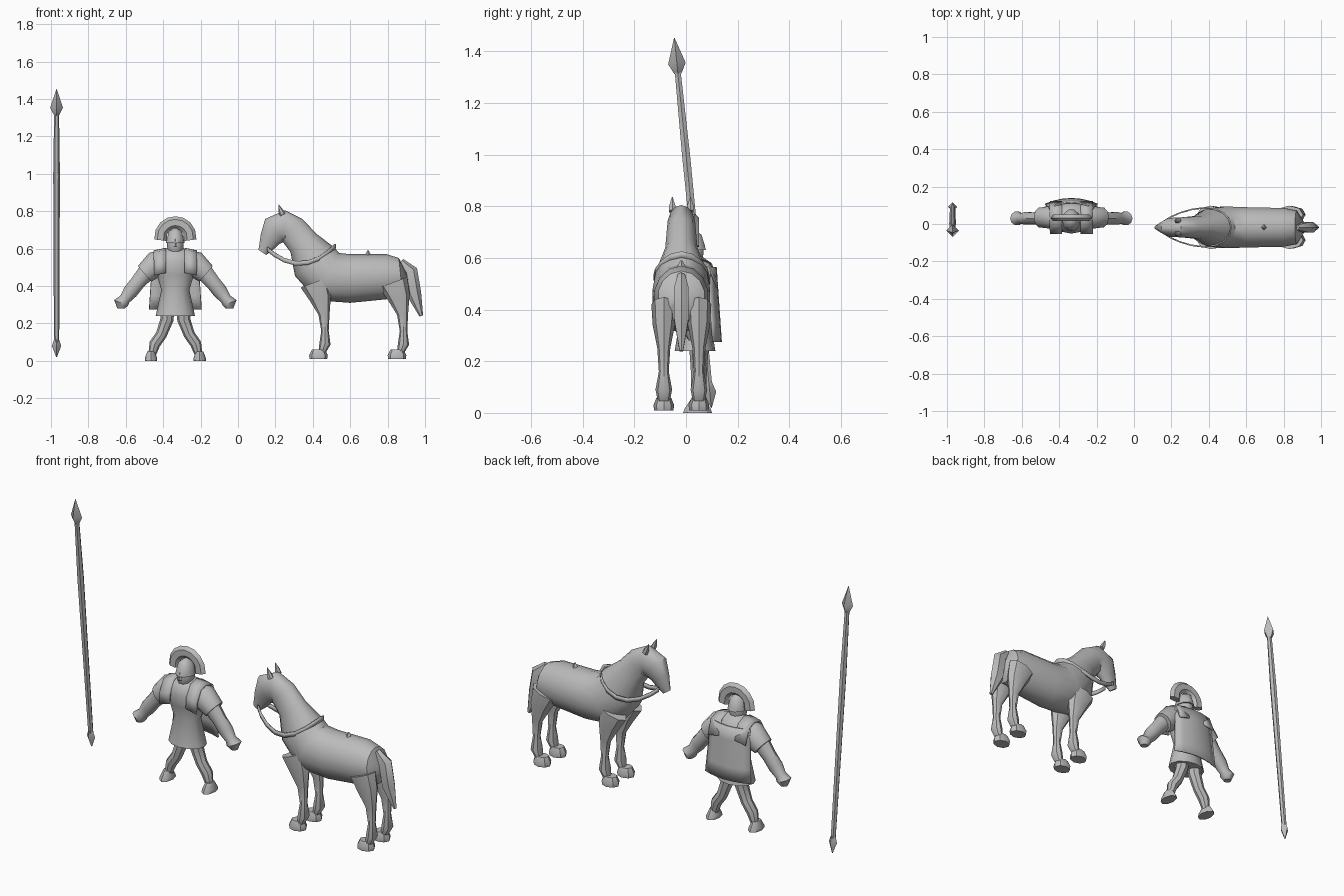
import bpy
import bmesh
import math
from mathutils import Vector

default_cube = bpy.data.objects.get("Cube")
if default_cube:
    bpy.data.objects.remove(default_cube, do_unlink=True)

grey = bpy.data.materials.new("plain_grey")
grey.use_nodes = True
grey.diffuse_color = (.5, .5, .5, 1)
grey.node_tree.nodes["Principled BSDF"].inputs["Base Color"].default_value = grey.diffuse_color

parts = []


def finish(name, bm):
    """Turn a bmesh into a named object with the shared material."""
    bmesh.ops.recalc_face_normals(bm, faces=bm.faces)
    mesh = bpy.data.meshes.new(name)
    bm.to_mesh(mesh)
    bm.free()
    mesh.materials.append(grey)
    obj = bpy.data.objects.new(name, mesh)
    bpy.context.collection.objects.link(obj)
    parts.append(obj)
    return obj


def tube(name, path, place, flat=(1, 1), mirror=1, sides=10):
    """Skin rings along a path of (x, z, radius) in an upright plane.

    The sideways depth is the radius times flat, blended from start to end.
    """
    bm = bmesh.new()
    rings = []
    last = len(path) - 1
    for index, (x, z, radius) in enumerate(path):
        before, after = path[max(index - 1, 0)], path[min(index + 1, last)]
        along = Vector((after[0] - before[0], 0, after[1] - before[1])).normalized()
        across = Vector((along.z, 0, -along.x)) * radius
        depth = radius * (flat[0] + (flat[1] - flat[0]) * index / last)
        ring = []
        for side in range(sides):
            angle = math.tau * side / sides
            point = Vector((x, 0, z)) + across * math.cos(angle)
            point.y = depth * math.sin(angle)
            point.x *= mirror
            ring.append(bm.verts.new(point))
        rings.append(ring)
    for ring, following in zip(rings, rings[1:]):
        for side in range(sides):
            beside = (side + 1) % sides
            bm.faces.new((ring[side], ring[beside], following[beside], following[side]))
    bm.faces.new(rings[0])
    bm.faces.new(rings[-1])
    obj = finish(name, bm)
    obj.location = (*place, 0)
    return obj


def column(name, rows, place, **options):
    """Upright tube from rows of (height, radius)."""
    return tube(name, [(0, z, radius) for z, radius in rows], place, **options)


def sheet(name, rows, thickness):
    """Thin cloth or leather made from rows of points."""
    bm = bmesh.new()
    grid = [[bm.verts.new(point) for point in row] for row in rows]
    for row, following in zip(grid, grid[1:]):
        for i in range(len(row) - 1):
            bm.faces.new((row[i], row[i + 1], following[i + 1], following[i]))
    obj = finish(name, bm)
    solid = obj.modifiers.new("thickness", "SOLIDIFY")
    solid.thickness = thickness
    solid.offset = 0


# Spear, leaning forward towards its tip
spear_place = (-.97, .1)
for spear_part in (
        column("spear_shaft", [(.1, .014), (1, .018), (1.34, .013)], spear_place, sides=6),
        column("spear_head", [(1.32, .014), (1.36, .034), (1.46, .001)], spear_place, sides=4),
        column("spear_butt", [(.12, .012), (.08, .025), (.02, .002)], spear_place, sides=4)):
    spear_part.rotation_euler.x = math.atan(.1)

# Soldier torso, head and helmet
man_x = -.335
torso_place = (man_x, .035)
head_place = (man_x, .02)
column("tunic", [(.24, .105), (.38, .075), (.46, .1), (.53, .12), (.58, .09), (.61, .03)],
       torso_place, flat=(.75, .7), sides=12)
column("head", [(.55, .02), (.58, .04), (.62, .045), (.66, .04)], head_place, flat=(1, 1.2))
column("helmet", [(.63, .05), (.65, .046), (.69, .035), (.71, .01)], head_place, flat=(1.2, 1.2))
column("nose", [(.61, .01), (.65, .004)], (man_x, -.03), sides=4)

# Helmet crest, a fan running from side to side
fan = []
for step in range(9):
    angle = math.pi * step / 8
    fan.append((.08 * math.cos(angle), .66 + .08 * math.sin(angle), .033))
fan = [(fan[0][0], .645, .033)] + fan[1:-1] + [(fan[-1][0], .645, .033)]
tube("helmet_crest", fan, (man_x, .033), flat=(.6, .6), sides=6)

# Cape hanging from the shoulders, flaring towards its hem
cape = []
for step in range(5):
    drop = step / 4
    half_width = .12 + .02 * drop
    cape.append([(man_x + half_width * across / 3,
                  .115 + .02 * drop - .03 * (across / 3) ** 2,
                  .565 - .29 * drop) for across in range(-3, 4)])
sheet("cape", cape, .008)

for side, mirror in (("right", -1), ("left", 1)):
    # Arm with draped sleeve and fist
    tube(side + "_sleeve", [(.04, .55, .05), (.1, .52, .07), (.165, .465, .055)],
         torso_place, flat=(.8, 1), mirror=mirror)
    tube(side + "_arm", [(.14, .49, .05), (.2, .42, .04), (.24, .37, .04), (.27, .33, .03),
                         (.29, .31, .04), (.29, .28, .02)],
         (man_x, .03), flat=(.8, 1), mirror=mirror)
    # Shoulder flap running front to back
    flap = [(-.05, .47), (-.045, .53), (-.01, .59), (.04, .6), (.09, .58), (.12, .5)]
    sheet(side + "_shoulder_flap",
          [[(man_x + mirror * .05, y, z), (man_x + mirror * .115, y, z - .014)]
           for y, z in flap], .009)
    # Leg and foot
    tube(side + "_leg", [(.045, .27, .04), (.045, .22, .035), (.075, .14, .03),
                         (.11, .09, .03), (.125, .03, .02)],
         (man_x, .05), flat=(1, 1), mirror=mirror, sides=8)
    column(side + "_foot", [(.05, .02), (.015, .033), (0, .033)],
           (man_x + mirror * .13, .045), flat=(1.4, 1.7), sides=8)

# Horse trunk, neck and head in one skin, from rump to muzzle
horse_y = -.018
horse_place = (0, horse_y)
tube("horse_body", [
    (.9, .46, .04), (.87, .45, .1), (.8, .45, .12), (.6, .44, .13), (.48, .45, .14),
    (.41, .53, .13), (.35, .63, .085), (.29, .7, .08), (.25, .725, .08), (.2, .7, .08),
    (.17, .65, .055), (.15, .61, .04), (.13, .58, .025)],
    horse_place, flat=(.95, .55), sides=14)
tube("horse_tail", [(.87, .53, .02), (.92, .48, .04), (.94, .36, .04), (.98, .24, .01)],
     horse_place, flat=(.8, .8), sides=6)
column("saddle_knob", [(.55, .025), (.59, .004)], (.695, horse_y), sides=4)

# All four horse legs share one shape
for side, mirror in (("right", 1), ("left", -1)):
    leg_y = horse_y + mirror * .068
    for end, shift in (("hind", 0), ("front", -.42)):
        name = "horse_%s_%s_" % (side, end)
        tube(name + "leg", [(.83, .42, .08), (.86, .34, .06), (.88, .25, .03),
                            (.885, .16, .02), (.885, .09, .03), (.87, .05, .02)],
             (shift, leg_y), flat=(.6, 1.2), sides=8)
        column(name + "hoof", [(.06, .035), (.03, .05), (.01, .047)],
               (.85 + shift, leg_y), flat=(.8, .8), sides=8)
    tube("horse_%s_ear" % side, [(.24, .78, .015), (.23, .8, .014), (.217, .835, .002)],
         (0, horse_y + mirror * .035), sides=6)

# Reins looping from the mouth around the neck
reins = []
for step in range(-8, 9):
    angle = math.radians(155) * step / 8
    x = .33 + .19 * math.cos(angle)
    y = horse_y + .1 * math.sin(angle) * (1 + .3 * math.cos(angle))
    z = .52 + 2.6 * (x - .33) ** 2
    reins.append([(x, y, z - .012), (x, y, z + .012)])
sheet("reins", reins, .008)

# Smooth the rounded surfaces and keep hard edges
bpy.ops.object.select_all(action="DESELECT")
for obj in parts:
    obj.select_set(True)
bpy.context.view_layer.objects.active = parts[0]
bpy.ops.object.shade_smooth_by_angle(angle=math.radians(40))
